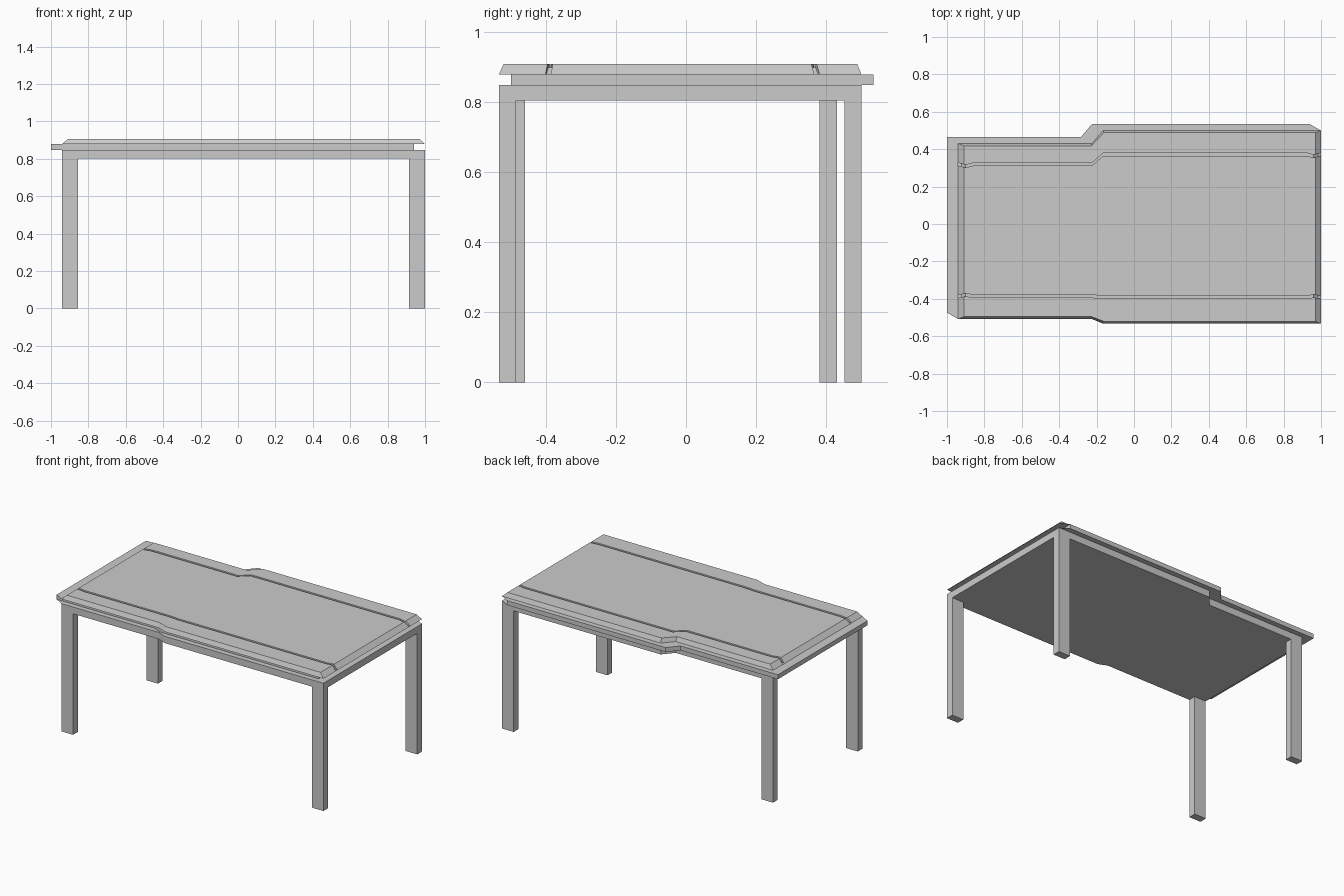
import bpy
import bmesh

if "Cube" in bpy.data.objects:
    bpy.data.objects.remove(bpy.data.objects["Cube"])

# Stepped table outline, counter-clockwise
OUTLINE = [(-.94, -.508), (-.225, -.508), (-.165, -.533), (1, -.533),
           (1, .50), (-.165, .50), (-.225, .43), (-.94, .43)]
# Outline of the upper face, inside the chamfer
INNER = [(-.91, -.495), (-.228, -.495), (-.162, -.52), (.97, -.52),
         (.97, .488), (-.162, .488), (-.228, .418), (-.91, .418)]
SHIFTED = [(x - .06, y + .034) for x, y in OUTLINE]
LOW, STEP1, STEP2, TOP = .803, .848, .878, .907


def loft(name, rings, cap_start=True, cap_end=True):
    """Join matching rings of points with quads."""
    bm = bmesh.new()
    loops = [[bm.verts.new(p) for p in ring] for ring in rings]
    n = len(loops[0])
    for a, b in zip(loops, loops[1:]):
        for i in range(n):
            j = (i + 1) % n
            bm.faces.new((a[i], a[j], b[j], b[i]))
    if cap_start:
        bm.faces.new(loops[0][::-1])
    if cap_end:
        bm.faces.new(loops[-1])
    mesh = bpy.data.meshes.new(name)
    bm.to_mesh(mesh)
    bm.free()
    obj = bpy.data.objects.new(name, mesh)
    bpy.context.collection.objects.link(obj)
    return obj


def ring(points, z):
    return [(x, y, z) for x, y in points]


# Apron and sideways-shifted middle slab
loft("apron_and_slab", [ring(OUTLINE, LOW), ring(OUTLINE, STEP1),
                        ring(SHIFTED, STEP1), ring(SHIFTED, STEP2),
                        ring(OUTLINE, STEP2)], cap_end=False)

# Chamfered tabletop
table_top = loft("table_top", [ring(OUTLINE, STEP2), ring(INNER, TOP)])


# Two grooves running the length of the top and down its end chamfers
def groove(name, left_y, right_y, inward, depth=.009, width=.015):
    floor = TOP - depth
    path = [(-.96, left_y - inward * .7, .850), (-.90, left_y + inward, floor),
            (-.86, left_y, floor), (-.225, left_y, floor),
            (-.165, right_y, floor), (.925, right_y, floor),
            (.96, right_y + inward, floor), (1.02, right_y - inward * .7, .850)]
    h = width / 2
    sections = [[(x, y - h, z), (x, y - h, 1), (x, y + h, 1), (x, y + h, z)]
                for x, y, z in path]
    cutter = loft(name, sections)
    bm = bmesh.new()
    bm.from_mesh(cutter.data)
    bmesh.ops.recalc_face_normals(bm, faces=bm.faces)
    bm.to_mesh(cutter.data)
    bm.free()
    cutter.hide_render = True
    mod = table_top.modifiers.new(name, 'BOOLEAN')
    mod.operation = 'DIFFERENCE'
    mod.solver = 'EXACT'
    mod.object = cutter
    return cutter


cutters = [groove("back_groove_cutter", .319, .372, -.010),
           groove("front_groove_cutter", -.386, -.392, .007)]

# Apply the grooves, then open the hidden underside of the top
bpy.context.view_layer.objects.active = table_top
for mod in list(table_top.modifiers):
    bpy.ops.object.modifier_apply(modifier=mod.name)
for cutter in cutters:
    bpy.data.objects.remove(cutter)
bm = bmesh.new()
bm.from_mesh(table_top.data)
hidden = [f for f in bm.faces if all(v.co.z < STEP2 + .0005 for v in f.verts)]
bmesh.ops.delete(bm, geom=hidden, context='FACES')
bm.to_mesh(table_top.data)
bm.free()

# Four legs, one in each outer corner
LEG_X, LEG_Y = .085, .049
for name, corner, sx, sy in (("front_left_leg", 0, 1, 1), ("front_right_leg", 3, -1, 1),
                             ("back_right_leg", 4, -1, -1), ("back_left_leg", 7, 1, -1)):
    cx, cy = OUTLINE[corner]
    x0, x1 = sorted((cx, cx + sx * LEG_X))
    y0, y1 = sorted((cy, cy + sy * LEG_Y))
    foot = [(x0, y0), (x1, y0), (x1, y1), (x0, y1)]
    loft(name, [ring(foot, 0), ring(foot, LOW)], cap_end=False)
